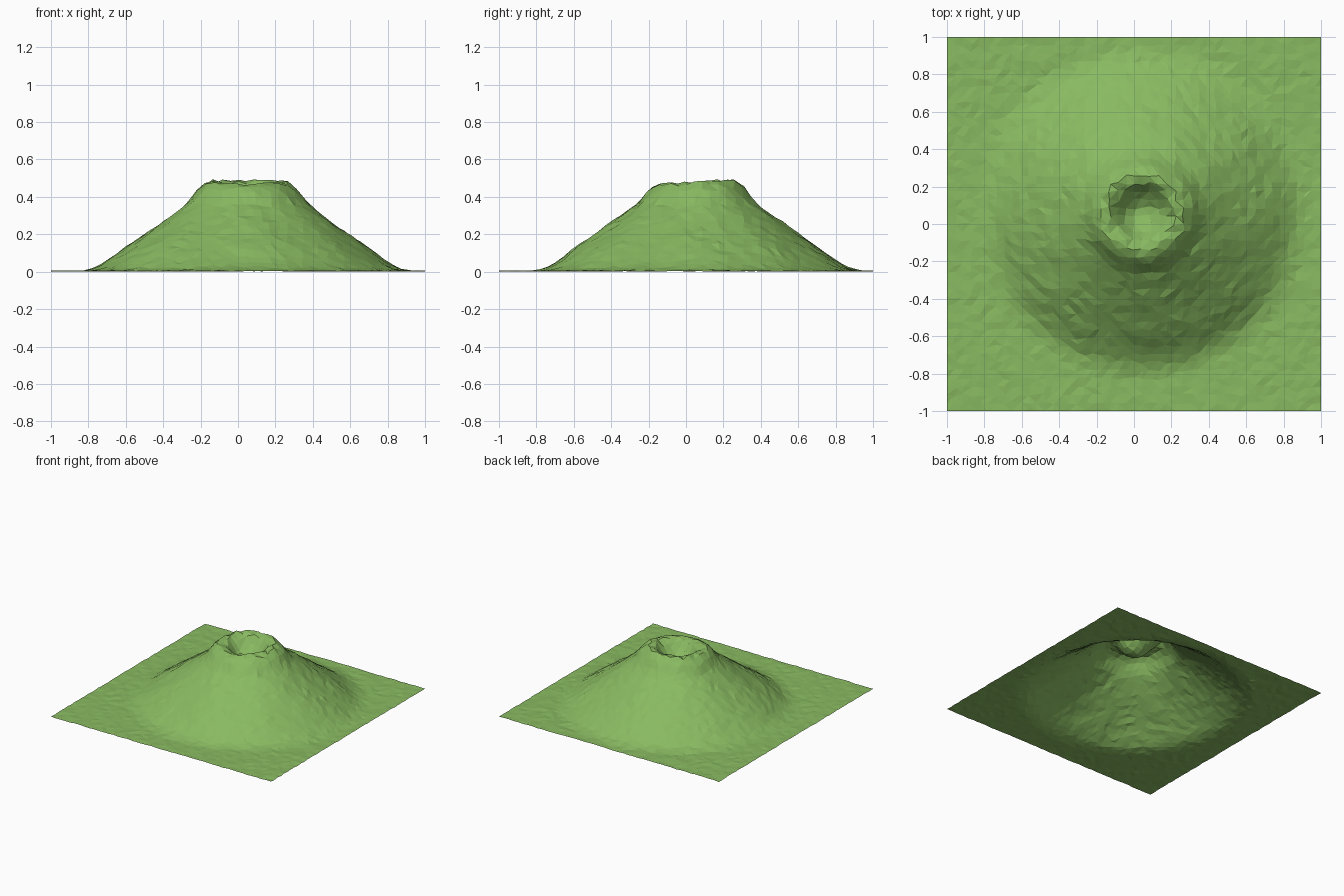
import bpy, bmesh, math, random
from mathutils import Vector, noise

cube = bpy.data.objects.get("Cube")
if cube:
    bpy.data.objects.remove(cube, do_unlink=True)

random.seed(4)
CELLS = 46
CENTRE = Vector((0.045, 0.06, 0))

# Radial profile: crater floor, rim, flank, foot, plain
PROFILE = [(0, .365), (.05, .37), (.10, .40), (.135, .45), (.165, .482), (.215, .488),
           (.265, .445), (.32, .37), (.45, .275), (.55, .205), (.65, .135),
           (.75, .062), (.81, .027), (.88, .01), (2, .008)]


def height(r):
    for (r0, z0), (r1, z1) in zip(PROFILE, PROFILE[1:]):
        if r <= r1:
            return z0 + (z1 - z0) * (r - r0) / (r1 - r0)
    return PROFILE[-1][1]


# Grass colour
grass = bpy.data.materials.new("grass_green")
grass.use_nodes = True
colour = (0.25, 0.49, 0.12, 1)
grass.diffuse_color = colour
grass.node_tree.nodes["Principled BSDF"].inputs["Base Color"].default_value = colour

# Open terrain sheet, slightly irregular inside its straight border
bm = bmesh.new()
bmesh.ops.create_grid(bm, x_segments=CELLS, y_segments=CELLS, size=1)
for v in bm.verts:
    if not v.is_boundary:
        v.co.x += random.uniform(-.009, .009)
        v.co.y += random.uniform(-.009, .009)

# Raise the crater hill, with a higher back rim and gentle roughness
for v in bm.verts:
    offset = v.co - CENTRE
    r = offset.length
    wobble = noise.noise(v.co * 4) * .015 * min(1, r / .3)
    z = height(max(0, r + wobble))
    rim = math.exp(-((r - .19) / .08) ** 2)
    z += rim * (.055 * offset.y + random.uniform(-.006, .006))
    slope = min(1, z / .15)
    z += random.uniform(-.004, .004) * slope + random.uniform(-.003, .003)
    v.co.z = max(0, z)

bmesh.ops.triangulate(bm, faces=bm.faces[:], quad_method='SHORT_EDGE')
bmesh.ops.recalc_face_normals(bm, faces=bm.faces[:])
if sum(f.normal.z for f in bm.faces) < 0:
    bmesh.ops.reverse_faces(bm, faces=bm.faces[:])
lowest = min(v.co.z for v in bm.verts)
for v in bm.verts:
    v.co.z -= lowest

mesh = bpy.data.meshes.new("crater_hill")
bm.to_mesh(mesh)
bm.free()
mesh.materials.append(grass)
hill = bpy.data.objects.new("crater_hill", mesh)
bpy.context.collection.objects.link(hill)
